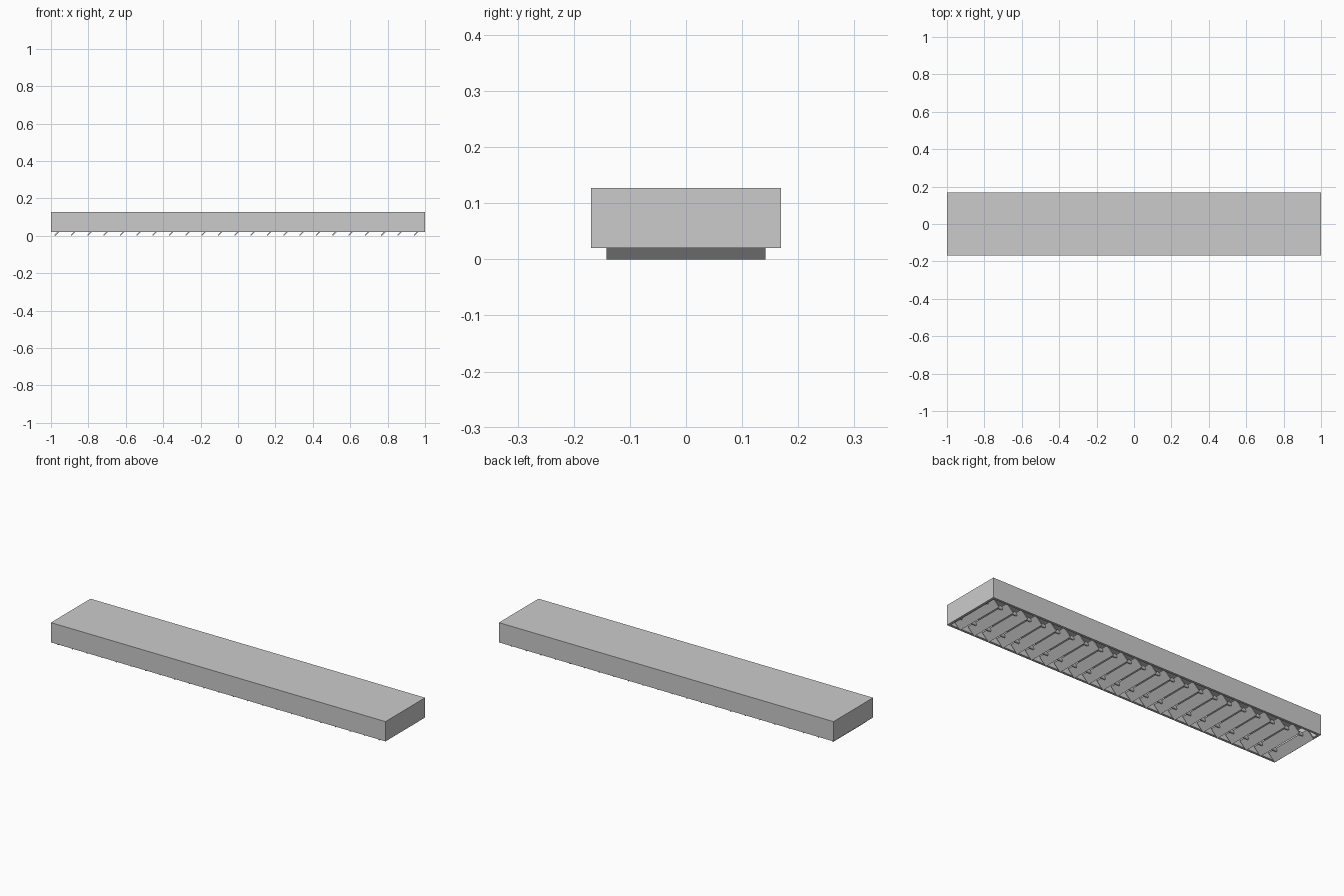
import bpy, bmesh
from mathutils import Matrix
from math import pi, radians

if "Cube" in bpy.data.objects:
    bpy.data.objects.remove(bpy.data.objects["Cube"])


def box(name, size, loc, tilt=0):
    bm = bmesh.new()
    bmesh.ops.create_cube(bm, size=1)
    bmesh.ops.scale(bm, vec=size, verts=bm.verts)
    return finish(name, bm, loc, (0, tilt, 0))


def finish(name, bm, loc, rot=(0, 0, 0)):
    me = bpy.data.meshes.new(name)
    bm.to_mesh(me)
    bm.free()
    ob = bpy.data.objects.new(name, me)
    ob.location, ob.rotation_euler = loc, rot
    bpy.context.collection.objects.link(ob)
    return ob


# Housing: box open underneath, with a narrow bottom rim and hollow inside
W, D, Z0, Z1, T = 2.0, 0.338, 0.02, 0.127, 0.018
bm = bmesh.new()
bmesh.ops.create_cube(bm, size=1)
bmesh.ops.scale(bm, vec=(W, D, Z1 - Z0), verts=bm.verts)
bottom = min(bm.faces, key=lambda f: f.calc_center_median().z)
bmesh.ops.inset_region(bm, faces=[bottom], thickness=T)
cavity = bmesh.ops.extrude_face_region(bm, geom=[bottom])
bmesh.ops.delete(bm, geom=[bottom], context='FACES_ONLY')
roof = [v for v in cavity['geom'] if isinstance(v, bmesh.types.BMVert)]
bmesh.ops.translate(bm, vec=(0, 0, Z1 - Z0 - T), verts=roof)
bmesh.ops.recalc_face_normals(bm, faces=bm.faces)
finish("housing", bm, (0, 0, (Z0 + Z1) / 2))

# Tilted louvre slats across the opening
COUNT, PITCH = 23, 0.0873
for i in range(COUNT):
    x = (i - (COUNT - 1) / 2) * PITCH
    box(f"slat_{i + 1}", (0.054, 0.284, 0.006), (x, 0, 0.0212), -radians(45))

# Two rods linking the slats
for side, y in (("front", -0.095), ("back", 0.095)):
    bm = bmesh.new()
    bmesh.ops.create_cone(bm, cap_ends=True, segments=12, radius1=0.009,
                          radius2=0.009, depth=W - 2 * T,
                          matrix=Matrix.Rotation(pi / 2, 4, 'Y'))
    for f in bm.faces:
        f.smooth = len(f.verts) == 4
    finish(f"link_rod_{side}", bm, (0, y, 0.036))
